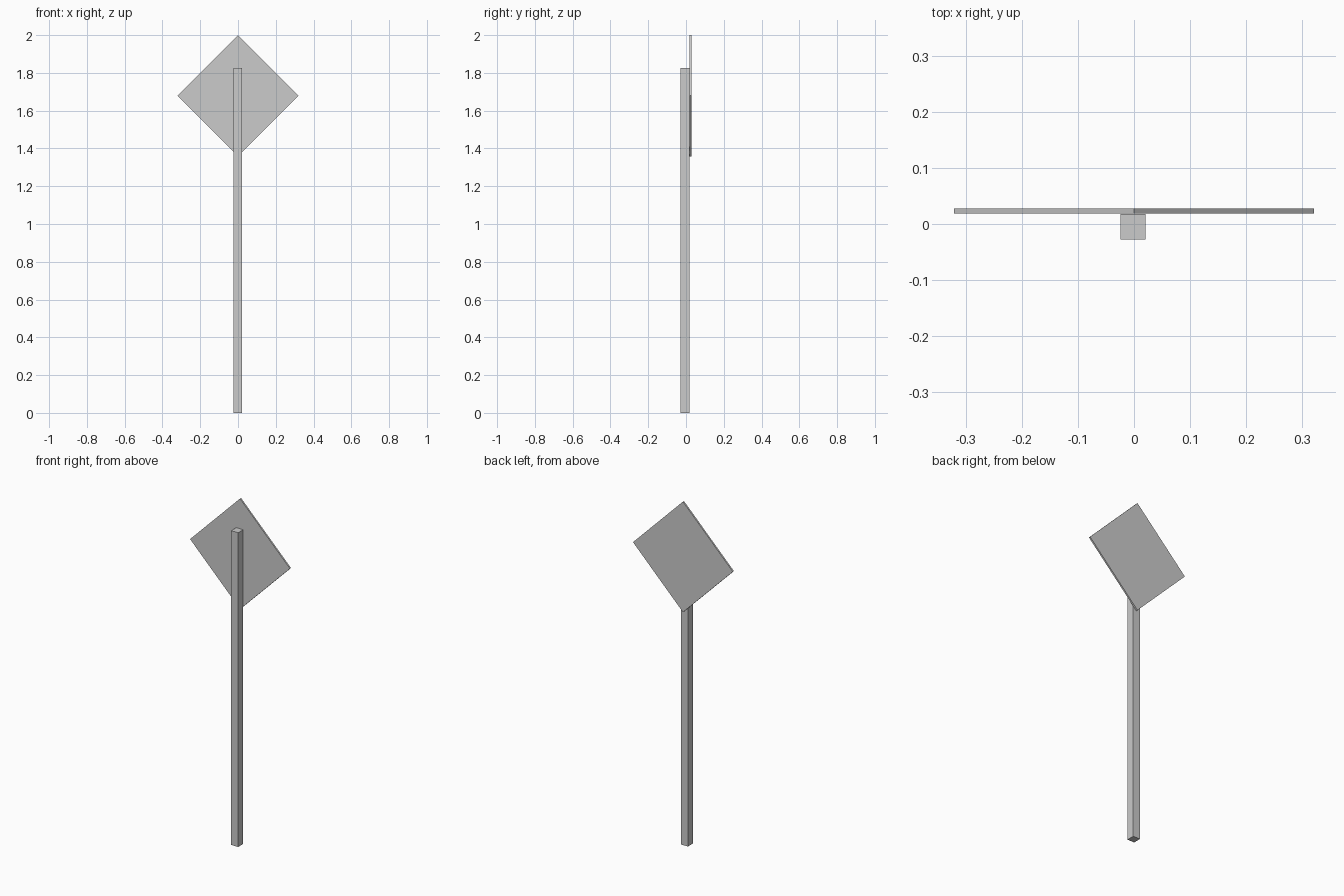
import bpy
import math

if "Cube" in bpy.data.objects:
    bpy.data.objects.remove(bpy.data.objects["Cube"])


def box(name, size, location, rotation=(0, 0, 0)):
    bpy.ops.mesh.primitive_cube_add(size=1, location=location, rotation=rotation)
    part = bpy.context.object
    part.name = name
    part.scale = size
    bpy.ops.object.transform_apply(location=False, rotation=True, scale=True)
    return part


# square post, slightly off centre
box("post", (0.045, 0.046, 1.825), (-0.002, -0.005, 0.9125))

# square sign panel turned onto its corner, mounted on the +y side
half_diagonal = 0.321
side = half_diagonal * math.sqrt(2)
box("sign_panel", (side, 0.0095, side), (0, 0.0233, 2 - half_diagonal),
    (0, math.radians(45), 0))
